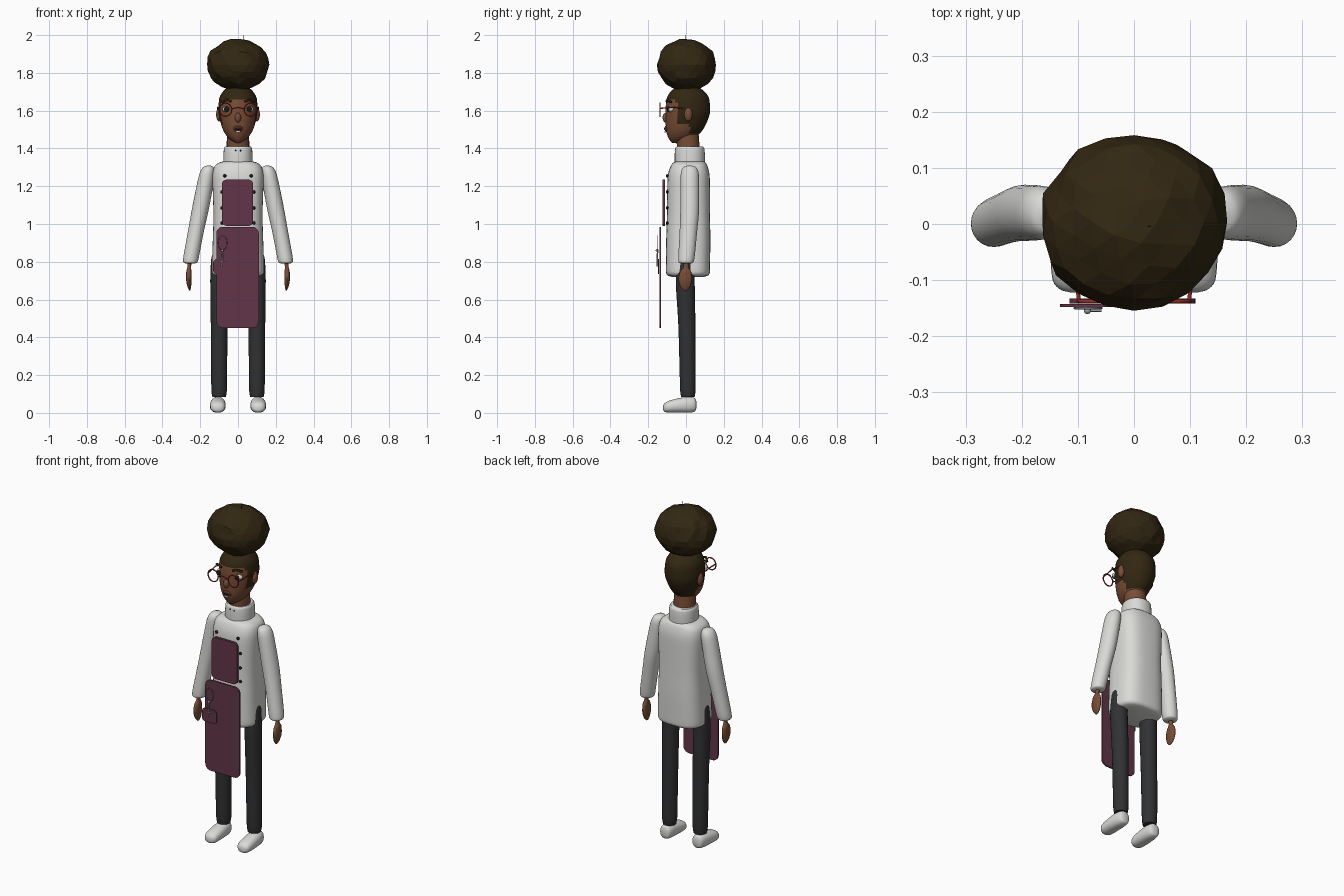
import bpy, bmesh, math, random
from mathutils import Vector, Matrix

random.seed(4)
if "Cube" in bpy.data.objects:
    bpy.data.objects.remove(bpy.data.objects["Cube"])


def material(name, r, g, b):
    m = bpy.data.materials.new(name)
    m.use_nodes = True
    m.diffuse_color = (r, g, b, 1)
    m.node_tree.nodes["Principled BSDF"].inputs["Base Color"].default_value = (r, g, b, 1)
    return m


SKIN = material("brown skin", .19, .075, .036)
HAIR = material("dark brown hair", .032, .02, .006)
WHITE = material("jacket white", .7, .7, .68)
PLUM = material("plum apron", .12, .035, .065)
CHARCOAL = material("charcoal trousers", .03, .031, .033)
RED = material("red glasses", .3, .025, .015)
METAL = material("grey metal", .4, .4, .4)
DARK = material("near black", .012, .009, .008)
LIP = material("lip brown", .1, .03, .022)


def finish(bm, name, mat, smooth=True):
    bmesh.ops.recalc_face_normals(bm, faces=bm.faces)
    me = bpy.data.meshes.new(name)
    bm.to_mesh(me)
    bm.free()
    ob = bpy.data.objects.new(name, me)
    bpy.context.collection.objects.link(ob)
    me.materials.append(mat)
    if smooth:
        bpy.ops.object.select_all(action='DESELECT')
        ob.select_set(True)
        bpy.context.view_layer.objects.active = ob
        bpy.ops.object.shade_smooth_by_angle(angle=math.radians(50))
    return ob


def refine(rows, steps):
    """Monotone smooth interpolation through the given cross-sections."""
    n = len(rows)

    def slope(i, k):
        if i in (0, n - 1):
            j = min(i, n - 2)
            return rows[j + 1][k] - rows[j][k]
        a, b = rows[i][k] - rows[i - 1][k], rows[i + 1][k] - rows[i][k]
        return 2 * a * b / (a + b) if a * b > 0 else 0

    out = []
    for i in range(n - 1):
        for s in range(steps):
            t = s / steps
            h = (2*t**3 - 3*t**2 + 1, t**3 - 2*t**2 + t, 3*t**2 - 2*t**3, t**3 - t**2)
            out.append([h[0] * rows[i][k] + h[1] * slope(i, k) + h[2] * rows[i + 1][k]
                        + h[3] * slope(i + 1, k) for k in range(5)])
    return out + [list(rows[-1])]


def loft(name, mat, rows, side=1, square=2, segs=24, steps=4, along_y=False):
    """Rows are (position, centre a, centre b, radius a, radius b)."""
    bm = bmesh.new()
    rings = []
    for p, ca, cb, ra, rb in refine(rows, steps):
        ring = []
        for i in range(segs):
            t = 2 * math.pi * i / segs
            c, s = math.cos(t), math.sin(t)
            a = side * ca + ra * math.copysign(abs(c) ** (2 / square), c)
            b = cb + rb * math.copysign(abs(s) ** (2 / square), s)
            ring.append(bm.verts.new((a, p, b) if along_y else (a, b, p)))
        rings.append(ring)
    for r0, r1 in zip(rings, rings[1:]):
        for i in range(segs):
            j = (i + 1) % segs
            bm.faces.new((r0[i], r0[j], r1[j], r1[i]))
    bm.faces.new(rings[0])
    bm.faces.new(rings[-1])
    return finish(bm, name, mat)


def ball(name, mat, loc, size, segs=16):
    bm = bmesh.new()
    bmesh.ops.create_uvsphere(bm, u_segments=segs, v_segments=segs // 2, radius=1,
                              matrix=Matrix.Translation(loc) @ Matrix.Diagonal((*size, 1)))
    return finish(bm, name, mat)


def plate(name, mat, x0, x1, z0, z1, y, thick, r):
    """Upright panel with rounded corners."""
    bm = bmesh.new()
    pts = []
    for q, (cx, cz) in enumerate(((x1-r, z1-r), (x0+r, z1-r), (x0+r, z0+r), (x1-r, z0+r))):
        for k in range(6):
            a = math.pi / 2 * (q + k / 5)
            pts.append(bm.verts.new((cx + r * math.cos(a), y - thick / 2, cz + r * math.sin(a))))
    face = bm.faces.new(pts)
    ext = bmesh.ops.extrude_face_region(bm, geom=[face])
    bmesh.ops.translate(bm, vec=(0, thick, 0),
                        verts=[v for v in ext["geom"] if isinstance(v, bmesh.types.BMVert)])
    return finish(bm, name, mat)


def wire(name, mat, pts, r, closed=False):
    cu = bpy.data.curves.new(name, 'CURVE')
    cu.dimensions = '3D'
    cu.bevel_depth, cu.bevel_resolution = r, 1
    cu.use_fill_caps = True
    sp = cu.splines.new('POLY')
    sp.points.add(len(pts) - 1)
    for p, co in zip(sp.points, pts):
        p.co = (*co, 1)
    sp.use_cyclic_u = closed
    ob = bpy.data.objects.new(name, cu)
    bpy.context.collection.objects.link(ob)
    cu.materials.append(mat)


def hoop(name, mat, c, rx, rz, r):
    pts = [(c[0] + rx * math.cos(t), c[1], c[2] + rz * math.sin(t))
           for t in (2 * math.pi * i / 24 for i in range(24))]
    wire(name, mat, pts, r, True)


# Head with a hairline, and neck
head = loft("head", SKIN, [(1.43, 0, -.055, .012, .02), (1.45, 0, -.03, .045, .06),
                           (1.5, 0, -.008, .08, .098), (1.6, 0, .01, .104, .118),
                           (1.66, 0, .01, .1, .113), (1.71, 0, .008, .072, .08),
                           (1.735, 0, .008, .03, .03)], segs=40, steps=6)
head.data.materials.append(HAIR)
for f in head.data.polygons:
    y, z = f.center.y, f.center.z
    if z > 1.66 or (y > -.05 and z > 1.53) or (y > .02 and z > 1.48):
        f.material_index = 1
loft("neck", SKIN, [(1.36, 0, .015, .06, .062), (1.41, 0, .012, .06, .06),
                    (1.5, 0, .005, .058, .06)])

# Hair bun with a stray strand
bm = bmesh.new()
bmesh.ops.create_icosphere(bm, subdivisions=3, radius=1)
for v in bm.verts:
    v.co *= random.uniform(.96, 1.03)
    v.co = Vector((v.co.x * .167, v.co.y * .158 + .004, v.co.z * .138 + 1.843))
finish(bm, "hair_bun", HAIR, smooth=False)
wire("stray_strand", HAIR, [(.024, -.004, 1.96), (.028, -.004, 1.985), (.027, -.004, 2)], .0015)

# Face and glasses
ball("nose", SKIN, (0, -.108, 1.563), (.016, .016, .026))
ball("lips", LIP, (0, -.1, 1.505), (.026, .014, .018))
ball("mouth_opening", DARK, (0, -.108, 1.505), (.017, .008, .009))
plate("teeth", WHITE, -.012, .012, 1.484, 1.493, -.11, .006, .003)
for s, side in ((1, "left"), (-1, "right")):
    ball(side + "_eye", WHITE, (s * .058, -.078, 1.608), (.025, .02, .016))
    ball(side + "_iris", DARK, (s * .06, -.094, 1.608), (.014, .007, .014))
    ball(side + "_ear", SKIN, (s * .1, .012, 1.58), (.016, .022, .037))
    wire(side + "_eyebrow", HAIR, [(s * .035, -.103, 1.648), (s * .06, -.1, 1.657),
                                   (s * .085, -.078, 1.645)], .006)
    hoop(side + "_glasses_rim", RED, (s * .066, -.138, 1.605), .033, .035, .0035)
    wire(side + "_glasses_arm", RED, [(s * .098, -.138, 1.612), (s * .107, -.06, 1.618),
                                      (s * .108, .0, 1.61)], .0035)
wire("glasses_bridge", RED, [(-.034, -.138, 1.61), (0, -.138, 1.617), (.034, -.138, 1.61)], .0035)

# Jacket, collar and buttons
loft("jacket", WHITE, [(.72, 0, .01, .1, .085), (.728, 0, .01, .128, .108),
                       (.75, 0, .01, .139, .117), (.9, 0, .012, .134, .117),
                       (1.05, 0, .013, .13, .114), (1.24, 0, .014, .136, .112),
                       (1.3, 0, .016, .127, .1), (1.325, 0, .018, .1, .085),
                       (1.335, 0, .02, .06, .06)], square=2.9, segs=40)
loft("collar", WHITE, [(1.31, 0, .02, .078, .08), (1.36, 0, .02, .077, .08),
                       (1.4, 0, .02, .074, .077), (1.41, 0, .02, .068, .07)], square=2.2, segs=32)
for x in (-.012, .014):
    ball("collar_button", DARK, (x, -.056, 1.388), (.004, .004, .006), 8)
for s in (-1, 1):
    for z in (1.255, 1.17, 1.085, 1.005):
        ball("jacket_button", DARK, (s * (.07 if z > 1.2 else .085), -.1, z), (.009, .007, .009), 10)

# Arms, hands, legs and shoes
for s, side in ((1, "left"), (-1, "right")):
    loft(side + "_sleeve", WHITE, [(1.31, .155, .02, .008, .01), (1.3, .157, .02, .028, .034),
                                   (1.26, .165, .02, .041, .048), (1.1, .195, .02, .045, .05),
                                   (.95, .225, .012, .042, .046), (.82, .249, .002, .041, .043),
                                   (.797, .252, 0, .037, .039), (.79, .252, 0, .022, .024)], s)
    loft(side + "_hand", SKIN, [(.81, .254, 0, .012, .014), (.775, .258, 0, .01, .013),
                                (.745, .26, -.002, .014, .03), (.71, .26, -.004, .015, .036),
                                (.67, .258, -.004, .01, .027), (.648, .256, -.004, .003, .008)],
         s, segs=16)
    loft(side + "_trouser_leg", CHARCOAL, [(.86, .1, 0, .025, .03), (.82, .101, 0, .04, .046),
                                           (.7, .102, -.004, .045, .05), (.45, .1, .005, .044, .045),
                                           (.12, .1, .01, .041, .041), (.085, .1, .01, .036, .036)], s)
    loft(side + "_shoe", WHITE, [(.055, .105, .042, .014, .018), (.048, .105, .043, .03, .035),
                                 (.01, .106, .043, .039, .042), (-.05, .107, .038, .042, .037),
                                 (-.1, .107, .031, .038, .029), (-.118, .107, .027, .022, .018),
                                 (-.122, .107, .026, .006, .006)], s, square=2.3, along_y=True)

# Apron, pocket and hanging key ring
plate("apron_bib", PLUM, -.085, .08, .99, 1.235, -.117, .014, .025)
plate("apron_skirt", PLUM, -.115, .11, .45, .985, -.137, .009, .035)
plate("apron_pocket", PLUM, -.132, -.036, .735, .815, -.1455, .005, .022)
hoop("key_ring", METAL, (-.082, -.15, .9), .024, .038, .002)
wire("key_chain", METAL, [(-.085, -.15, .865), (-.083, -.152, .82), (-.086, -.152, .775)], .004)
wire("key_bar", METAL, [(-.085, -.154, .8), (-.058, -.154, .8)], .0025)
ball("key_bead", METAL, (-.083, -.154, .86), (.007, .007, .007), 10)
